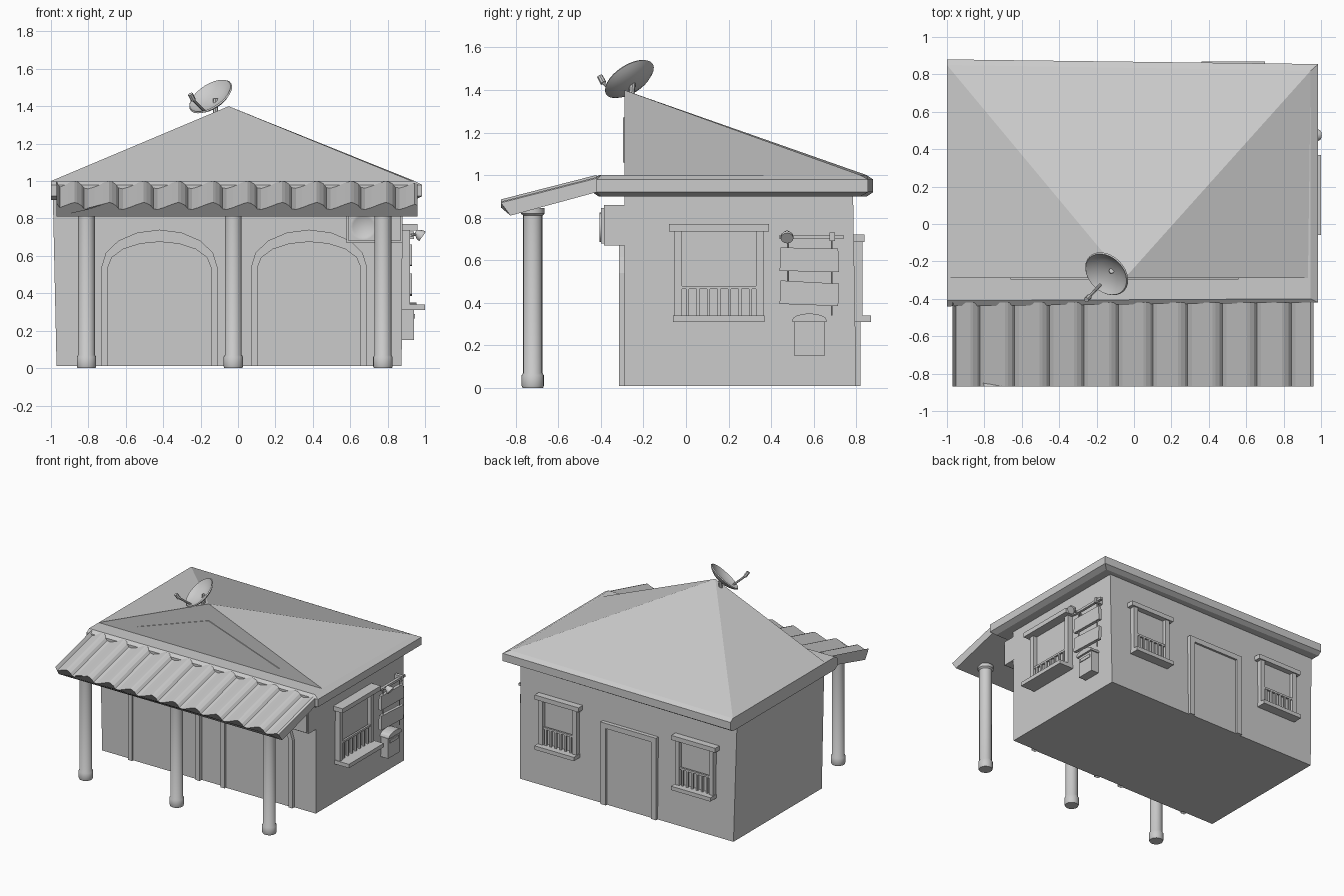
import bpy, bmesh, math
from mathutils import Vector, Matrix

if "Cube" in bpy.data.objects:
    bpy.data.objects.remove(bpy.data.objects["Cube"])

GREY = (0.6, 0.6, 0.6, 1)
grey = bpy.data.materials.new("plain_grey")
grey.use_nodes = True
grey.diffuse_color = GREY
grey.node_tree.nodes["Principled BSDF"].inputs["Base Color"].default_value = GREY


def finish(name, bm, matrix=None, smooth=False):
    if matrix:
        bm.transform(matrix)
    bmesh.ops.recalc_face_normals(bm, faces=bm.faces)
    me = bpy.data.meshes.new(name)
    bm.to_mesh(me)
    bm.free()
    me.materials.append(grey)
    ob = bpy.data.objects.new(name, me)
    bpy.context.collection.objects.link(ob)
    if smooth:
        bpy.ops.object.select_all(action="DESELECT")
        ob.select_set(True)
        bpy.context.view_layer.objects.active = ob
        bpy.ops.object.shade_smooth_by_angle(angle=math.radians(40))
    return ob


def loft(name, loops, matrix=None, smooth=False, caps=True):
    """Skin a series of closed loops, capping both ends."""
    bm = bmesh.new()
    rings = [[bm.verts.new(p) for p in loop] for loop in loops]
    n = len(rings[0])
    for a, b in zip(rings, rings[1:]):
        for i in range(n):
            j = (i + 1) % n
            bm.faces.new((a[i], a[j], b[j], b[i]))
    if caps:
        bm.faces.new(rings[0])
        bm.faces.new(rings[-1])
    return finish(name, bm, matrix, smooth)


def box(name, x, y, z, matrix=None):
    loop = [(x[0], y[0]), (x[1], y[0]), (x[1], y[1]), (x[0], y[1])]
    return loft(name, [[(*p, h) for p in loop] for h in z], matrix)


def prism(name, outline, y, matrix=None):
    """Outline in x and z, extruded between two y values."""
    return loft(name, [[(u, d, w) for u, w in outline] for d in y], matrix)


def lathe(name, profile, matrix, sides=16):
    ring = [2 * math.pi * i / sides for i in range(sides)]
    return loft(name, [[(r * math.cos(a), r * math.sin(a), h) for a in ring]
                       for r, h in profile], matrix, True)


def rod(name, a, b, r, sides=8):
    a, b = Vector(a), Vector(b)
    turn = (b - a).to_track_quat("Z", "Y").to_matrix().to_4x4()
    return lathe(name, [(r, 0), (r, (b - a).length)], Matrix.Translation(a) @ turn, sides)


def wall_frame(origin, u):
    """Local x runs along the wall, local -y points out of it."""
    return Matrix.Translation(origin) @ Matrix.Rotation(u, 4, "Z")


SIDE = wall_frame((0.88, 0, 0), math.pi / 2)
BACK = wall_frame((0, 0.79, 0), math.pi)

# House body, slightly tapered
loft("walls", [[(-0.97, -0.29, 0.01), (0.875, -0.29, 0.01), (0.875, 0.80, 0.01), (-0.97, 0.80, 0.01)],
               [(-0.99, -0.29, 0.92), (0.88, -0.29, 0.92), (0.88, 0.785, 0.92), (-0.99, 0.785, 0.92)]])

# Eave slab with bevelled edges
outer = [(-1, -0.44), (0.985, -0.42), (0.985, 0.855), (-1, 0.88)]
inner = [(-1, -0.41), (0.945, -0.40), (0.945, 0.82), (-1, 0.85)]
loft("eave", [[(*p, h) for p in ring] for ring, h in
              ((inner, 0.90), (outer, 0.92), (outer, 0.98), (inner, 1.0))])

# Hipped roof with an upright front gable
bm = bmesh.new()
fl, fr, br, bl, top = [bm.verts.new(p) for p in (
    (-1, -0.29, 1), (0.93, -0.29, 1), (0.945, 0.82, 1), (-1, 0.85, 1), (-0.05, -0.29, 1.4))]
for face in ((fl, fr, top), (fr, br, top), (br, bl, top), (bl, fl, top), (bl, br, fr, fl)):
    bm.faces.new(face)
finish("roof", bm)
prism("gable_panel", [(-0.66, 1.06), (0.56, 1.06), (-0.05, 1.27)], (-0.296, -0.28))

# Corrugated porch roof: long rise, short drop, flat underside
pitch, start, end = 0.185, -0.97, 0.96
crest = [(0, 0.012), (0.12, 0), (0.2, -0.018), (0.32, -0.022), (0.5, -0.012), (0.75, 0.006), (0.92, 0.016)]
wave = []
for k in range(-1, 11):
    for f, h in crest:
        x = -0.86 + (k + f) * pitch
        if start <= x <= end:
            wave.append((x, h))
wave = [(start, 0.012)] + wave + [(end, 0)]


def porch_loop(y, z, low_y, low_z):
    return [(x, y, z + h) for x, h in wave] + [(end, low_y, low_z), (start, low_y, low_z)]


loft("porch_roof", [porch_loop(-0.87, 0.87, -0.825, 0.81), porch_loop(-0.42, 0.985, -0.42, 0.92)])

# Porch posts
for x, label in ((-0.81, "right"), (-0.025, "middle"), (0.775, "left")):
    lathe("post_" + label, [(0.048, 0), (0.052, 0.01), (0.052, 0.06), (0.045, 0.07), (0.045, 0.81),
                            (0.056, 0.82), (0.056, 0.845)], Matrix.Translation((x, -0.72, 0)), 20)


# Arched front doors
def arch(cx, half, spring, rise, base=0.01):
    pts = [(cx - half, base)]
    for i in range(9):
        a = math.pi * (1 - i / 8)
        pts.append((cx + half * math.cos(a), spring + rise * math.sin(a)))
    return pts + [(cx + half, base)]


for cx, half, label in ((-0.42, 0.31, "right"), (0.38, 0.31, "left")):
    out, inn = arch(cx, half, 0.54, 0.20), arch(cx, half - 0.035, 0.54, 0.135)
    bm = bmesh.new()
    rows = [[bm.verts.new((u, y, w)) for u, w in line] for line, y in
            ((out, -0.28), (out, -0.315), (inn, -0.315), (inn, -0.28))]
    for a, b in zip(rows, rows[1:]):
        for i in range(len(a) - 1):
            bm.faces.new((a[i], a[i + 1], b[i + 1], b[i]))
    finish("arch_frame_" + label, bm)
    prism("arch_door_" + label, inn, (-0.30, -0.28))

# Air conditioner under the porch
box("cooler_body", (0.58, 0.88), (-0.385, -0.28), (0.67, 0.86))
box("cooler_front", (0.59, 0.87), (-0.40, -0.38), (0.68, 0.845))
lathe("cooler_fan", [(0.07, 0), (0.07, 0.006), (0.06, 0.006), (0.055, 0.002)],
      Matrix.Translation((0.67, -0.40, 0.755)) @ Matrix.Rotation(math.pi / 2, 4, "X"), 20)


# Windows with lintel, jambs, sill and little balustrade
def window(name, m, cx, half, top, lintel, sill, bars):
    low = 0.31
    box(name + "_lintel", (cx - half - 0.02, cx + half + 0.02), (-lintel, 0.01), (top - 0.035, top), m)
    box(name + "_sill", (cx - half, cx + half), (-sill, 0.01), (low, low + 0.03), m)
    for s in (-1, 1):
        edges = sorted((cx + s * (half - 0.005), cx + s * (half - 0.042)))
        box(name + "_jamb", edges, (-0.04, 0.01), (low + 0.03, top - 0.035), m)
    w = half - 0.042
    box(name + "_pane", (cx - w, cx + w), (-0.008, 0.01), (low + 0.03, top - 0.035), m)
    box(name + "_rail", (cx - w, cx + w), (-0.035, -0.02), (0.465, 0.48), m)
    for i in range(bars):
        x = cx - w + 2 * w * (i + 0.5) / bars
        box(name + "_bar", (x - 0.007, x + 0.007), (-0.034, -0.02), (low + 0.03, 0.465), m)


window("side_window", SIDE, 0.155, 0.215, 0.77, 0.08, 0.12, 7)
window("back_window_left", BACK, -0.53, 0.17, 0.72, 0.05, 0.08, 6)
window("back_window_right", BACK, 0.65, 0.17, 0.72, 0.05, 0.08, 6)

# Back door
for s in (-1, 1):
    edges = sorted((0.075 + s * 0.24, 0.075 + s * 0.195))
    box("back_door_jamb", edges, (-0.03, 0.02), (0.01, 0.65), BACK)
box("back_door_head", (-0.165, 0.315), (-0.03, 0.02), (0.61, 0.65), BACK)
box("back_door", (-0.12, 0.27), (-0.014, 0.02), (0.01, 0.61), BACK)

# Hanging boards on a bracket beside the side window
box("sign_bar", (0.44, 0.74), (-0.05, -0.03), (0.70, 0.718), SIDE)
box("sign_bar_end", (0.675, 0.70), (-0.06, 0.01), (0.69, 0.73), SIDE)
prism("upper_board", [(0.44, 0.55), (0.72, 0.545), (0.715, 0.655), (0.445, 0.66)], (-0.05, -0.025), SIDE)
prism("lower_board", [(0.44, 0.395), (0.715, 0.385), (0.72, 0.49), (0.445, 0.505)], (-0.05, -0.025), SIDE)
for u in (0.48, 0.685):
    rod("sign_hanger", (0.915, u, 0.34 if u > 0.6 else 0.42), (0.915, u, 0.71), 0.005, 6)
rod("lamp_arm", (0.87, 0.47, 0.70), (0.97, 0.47, 0.72), 0.008)
lathe("lamp_shade", [(0.012, 0), (0.03, 0.03), (0.03, 0.045)],
      Matrix.Translation((0.95, 0.475, 0.73)) @ Matrix.Rotation(2.2, 4, "Y"), 12)

# Letter box with a curved hood
box("letter_box", (0.51, 0.65), (-0.06, 0.01), (0.15, 0.315), SIDE)
prism("letter_hood", arch(0.58, 0.08, 0.32, 0.03, 0.31), (-0.075, 0.01), SIDE)
box("letter_slot", (0.527, 0.633), (-0.066, -0.05), (0.265, 0.29), SIDE)

# Satellite dish
aim = Vector((-0.48, -0.48, 0.73)).normalized()
dish = Matrix.Translation(Vector((-0.145, -0.265, 1.45)) - aim * 0.01) @ aim.to_track_quat("Z", "Y").to_matrix().to_4x4()
bowl = [(0.02, -0.03), (0.07, -0.022), (0.11, -0.004), (0.131, 0.012)]
lathe("dish", bowl + [(r - 0.006, h + 0.007) for r, h in reversed(bowl)], dish, 28)
tip = Vector((-0.25, -0.40, 1.445))
rod("dish_arm", (-0.18, -0.325, 1.375), tip, 0.008)
rod("dish_receiver", tip - Vector((0.005, 0.005, -0.02)), tip + Vector((0.012, 0.012, -0.012)), 0.014)
rod("dish_mast", (-0.12, -0.26, 1.34), (-0.12, -0.25, 1.44), 0.014)
